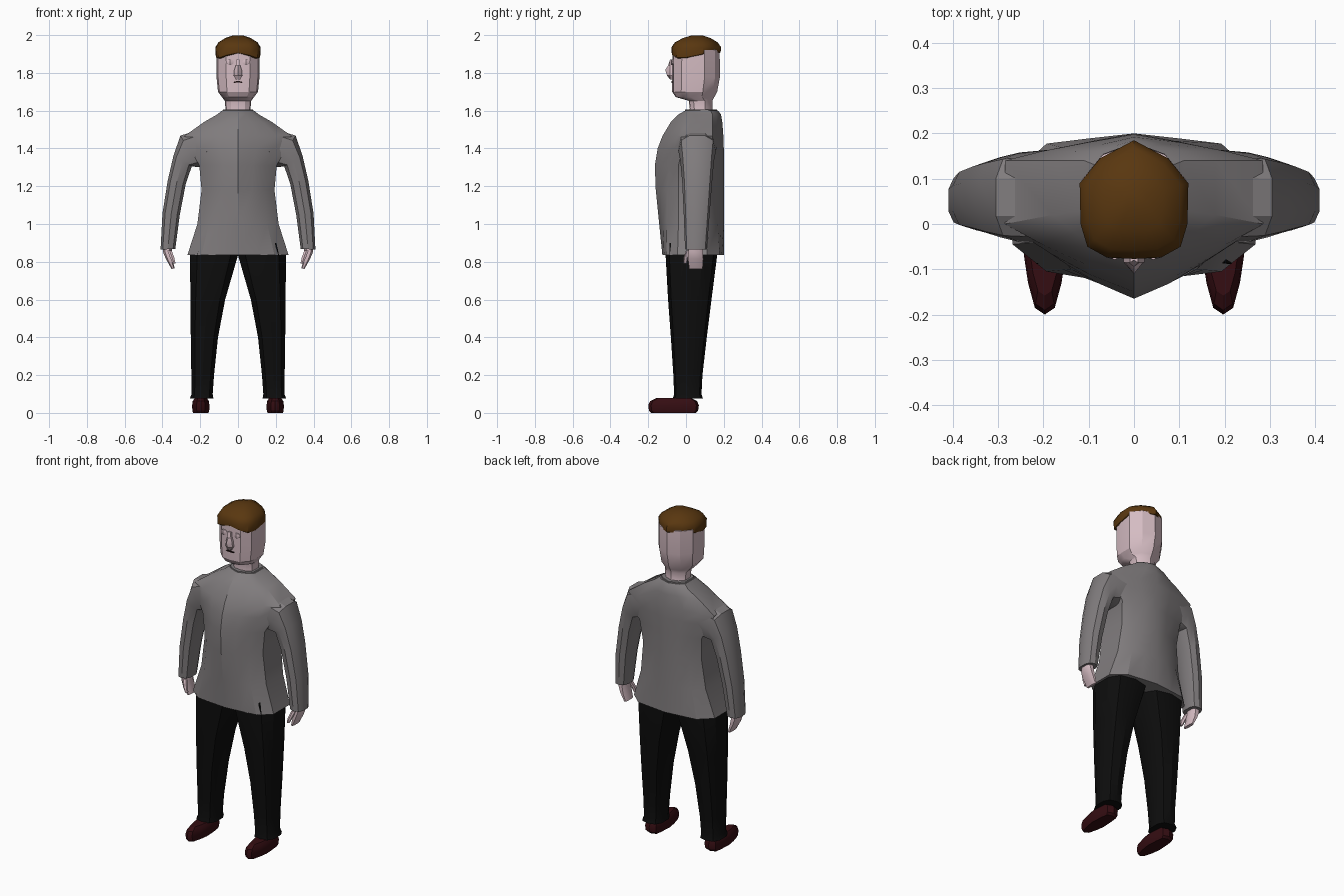
import bpy, bmesh, math

if "Cube" in bpy.data.objects:
    bpy.data.objects.remove(bpy.data.objects["Cube"])


def material(name, rgb):
    m = bpy.data.materials.new(name)
    m.diffuse_color = (*rgb, 1)
    m.use_nodes = True
    m.node_tree.nodes["Principled BSDF"].inputs["Base Color"].default_value = m.diffuse_color
    return m


SKIN = material("skin", (0.66, 0.50, 0.54))
SHIRT = material("grey_shirt", (0.22, 0.205, 0.21))
PANTS = material("black_trousers", (0.004, 0.004, 0.004))
HAIR = material("brown_hair", (0.10, 0.038, 0.005))
SHOE = material("dark_red_leather", (0.035, 0.004, 0.006))
DARK = material("mouth_dark", (0.01, 0.004, 0.004))


def loft(name, rings, mat, angle=30):
    """Skin a list of equal-length point rings and cap both ends."""
    bm = bmesh.new()
    vs = [[bm.verts.new(p) for p in r] for r in rings]
    n = len(vs[0])
    for a, b in zip(vs, vs[1:]):
        for i in range(n):
            j = (i + 1) % n
            bm.faces.new((a[i], a[j], b[j], b[i]))
    bm.faces.new(vs[0])
    bm.faces.new(vs[-1])
    bmesh.ops.recalc_face_normals(bm, faces=bm.faces)
    me = bpy.data.meshes.new(name)
    bm.to_mesh(me)
    bm.free()
    me.materials.append(mat)
    ob = bpy.data.objects.new(name, me)
    bpy.context.collection.objects.link(ob)
    bpy.ops.object.select_all(action='DESELECT')
    ob.select_set(True)
    bpy.context.view_layer.objects.active = ob
    bpy.ops.object.shade_smooth_by_angle(angle=math.radians(angle))
    return ob


def mirror_ring(half, cx=0):
    """Half outline from front centre to back centre, completed about cx."""
    return ([(cx + x, y, z) for x, y, z in half]
            + [(cx - x, y, z) for x, y, z in half[-2:0:-1]])


def mix(a, b, t):
    return a + (b - a) * t


def oval(inner, outer, y0, y1, n=10, p=0.75):
    """Squarish oval across the xz line inner-outer and the y range."""
    pts = []
    for i in range(n):
        a = 2 * math.pi * (i + 0.5) / n
        c, s = math.cos(a), math.sin(a)
        c = math.copysign(abs(c) ** p, c)
        s = math.copysign(abs(s) ** p, s)
        t = (c / 0.963 + 1) / 2
        pts.append((mix(inner[0], outer[0], t), mix(y0, y1, (s + 1) / 2),
                    mix(inner[1], outer[1], t)))
    return pts


# Shirt body: z, half width, front, back, side front, side back, ridge roundness
def torso_ring(z, w, yf, yb, cf, cb, k):
    return mirror_ring([(0, yf, z), (.38 * w, mix(yf, cf, k * .45), z),
                        (.72 * w, mix(yf, cf, k), z), (w, cf, z), (w, cb, z),
                        (.72 * w, mix(yb, cb, k), z),
                        (.38 * w, mix(yb, cb, k * .5), z), (0, yb, z)])


loft("shirt_body", [torso_ring(*r) for r in [
    (.835, .268, -.125, .200, -.045, .11, .25),
    (1.0, .215, -.142, .200, -.04, .12, .4),
    (1.18, .193, -.160, .200, -.04, .13, .5),
    (1.31, .205, -.165, .200, -.04, .145, .6),
    (1.40, .255, -.150, .200, -.02, .145, .65),
    (1.465, .285, -.125, .198, .00, .14, .65),
    (1.54, .180, -.080, .192, .02, .14, .6),
    (1.58, .110, -.040, .185, .03, .14, .55),
    (1.60, .085, -.005, .170, .04, .13, .5)]], SHIRT)

# Collar band
loft("collar", [torso_ring(z, w, -.005, .165, .04, .12, .5)
                for z, w in ((1.585, .086), (1.607, .078))], SHIRT)


# Head and neck: z, half width, front, back
def head_ring(z, w, yf, yb):
    d = yb - yf
    return mirror_ring([(0, yf, z), (.55 * w, yf + .03 * d, z),
                        (.93 * w, yf + .2 * d, z), (w, yf + .38 * d, z),
                        (w, yf + .68 * d, z), (.6 * w, yb - .1 * d, z),
                        (0, yb, z)])


loft("head", [head_ring(*r) for r in [
    (1.56, .078, .01, .155), (1.61, .066, .02, .14), (1.652, .07, .015, .14),
    (1.672, .085, -.055, .15), (1.70, .106, -.073, .165),
    (1.78, .114, -.074, .18), (1.92, .115, -.072, .178),
    (1.965, .08, -.03, .13)]], SKIN)


# Hair cap with a rim that dips at the temples
def hair_ring(z, s, dip=0):
    plan = [(0, -.077, .3), (.06, -.074, -.3), (.103, -.05, -1), (.118, .0, -.9),
            (.12, .09, 0), (.075, .145, .4), (0, .185, .5)]
    return mirror_ring([(x * s, .06 + (y - .06) * s, z + dip * d)
                        for x, y, d in plan])


loft("hair", [hair_ring(1.895, .93, .02), hair_ring(1.90, .99, .02),
              hair_ring(1.935, 1, .004), hair_ring(1.962, .86),
              hair_ring(1.985, .55), hair_ring(1.998, .22)], HAIR, 40)
bpy.data.objects["hair"].data.vertices[0].co.z += .002

# Nose
loft("nose", [mirror_ring([(0, y, z), (w, -.085, z), (w, -.06, z), (0, -.055, z)])
              for z, w, y in ((1.765, .012, -.08), (1.785, .023, -.1),
                              (1.815, .02, -.11), (1.84, .012, -.094),
                              (1.87, .009, -.08))], SKIN)

# Mouth plate
loft("mouth", [mirror_ring([(0, y, 1.758), (.026, y + .004, 1.752),
                            (.02, y + .004, 1.747), (0, y, 1.749)])
               for y in (-.079, -.072)], DARK)

for s, side in ((1, "left"), (-1, "right")):
    def flip(rings):
        return [[(s * x, y, z) for x, y, z in r] for r in rings]

    # Eyelid bulge and brow line
    loft(side + "_eyelid", flip(
        [mirror_ring([(0, -.079, z), (w, -.073, z), (w, -.06, z), (0, -.06, z)], .043)
         for z, w in ((1.842, .008), (1.85, .02), (1.862, .02), (1.87, .01))]), SKIN)

    # Sleeve: inner xz, outer xz, y range
    loft(side + "_sleeve", flip([oval(*r) for r in [
        ((.15, 1.33), (.20, 1.50), -.045, .165),
        ((.20, 1.30), (.305, 1.468), -.04, .158),
        ((.245, 1.305), (.342, 1.36), -.03, .148),
        ((.277, 1.21), (.372, 1.23), -.02, .138),
        ((.308, 1.05), (.40, 1.055), -.012, .125),
        ((.332, .868), (.41, .865), -.005, .11)]]), SHIRT)

    # Hand tapering inwards, and thumb
    loft(side + "_hand", flip([oval(*r, 8) for r in [
        ((.35, .89), (.398, .89), .015, .09), ((.35, .85), (.397, .85), .01, .092),
        ((.345, .81), (.382, .815), .008, .094),
        ((.335, .765), (.352, .762), .015, .09)]]), SKIN)
    loft(side + "_thumb", flip([oval(*r, 6) for r in [
        ((.35, .86), (.375, .86), .0, .03), ((.336, .82), (.36, .82), -.014, .012),
        ((.33, .79), (.345, .79), -.014, .005)]]), SKIN)

    # Trouser leg with slightly flared cuff
    loft(side + "_trouser_leg", flip([oval((a, z), (b, z), y0, y1) for z, a, b, y0, y1 in [
        (.90, -.005, .235, -.105, .16), (.835, .0, .254, -.108, .165),
        (.60, .068, .252, -.095, .135), (.40, .106, .25, -.08, .11),
        (.20, .127, .247, -.067, .087), (.10, .134, .246, -.063, .082),
        (.075, .13, .255, -.07, .09)]]), PANTS)

    # Shoe with pointed toe
    shoe = [(0, -.2), (.022, -.185), (.037, -.13), (.046, -.07), (.042, .0),
            (.036, .055), (0, .068)]
    loft(side + "_shoe", flip(
        [mirror_ring([(x * k, -.06 + (y + .06) * k, z) for x, y in shoe], .197)
         for z, k in ((0, .88), (.012, .97), (.04, 1), (.062, .93), (.078, .7))]),
        SHOE)
